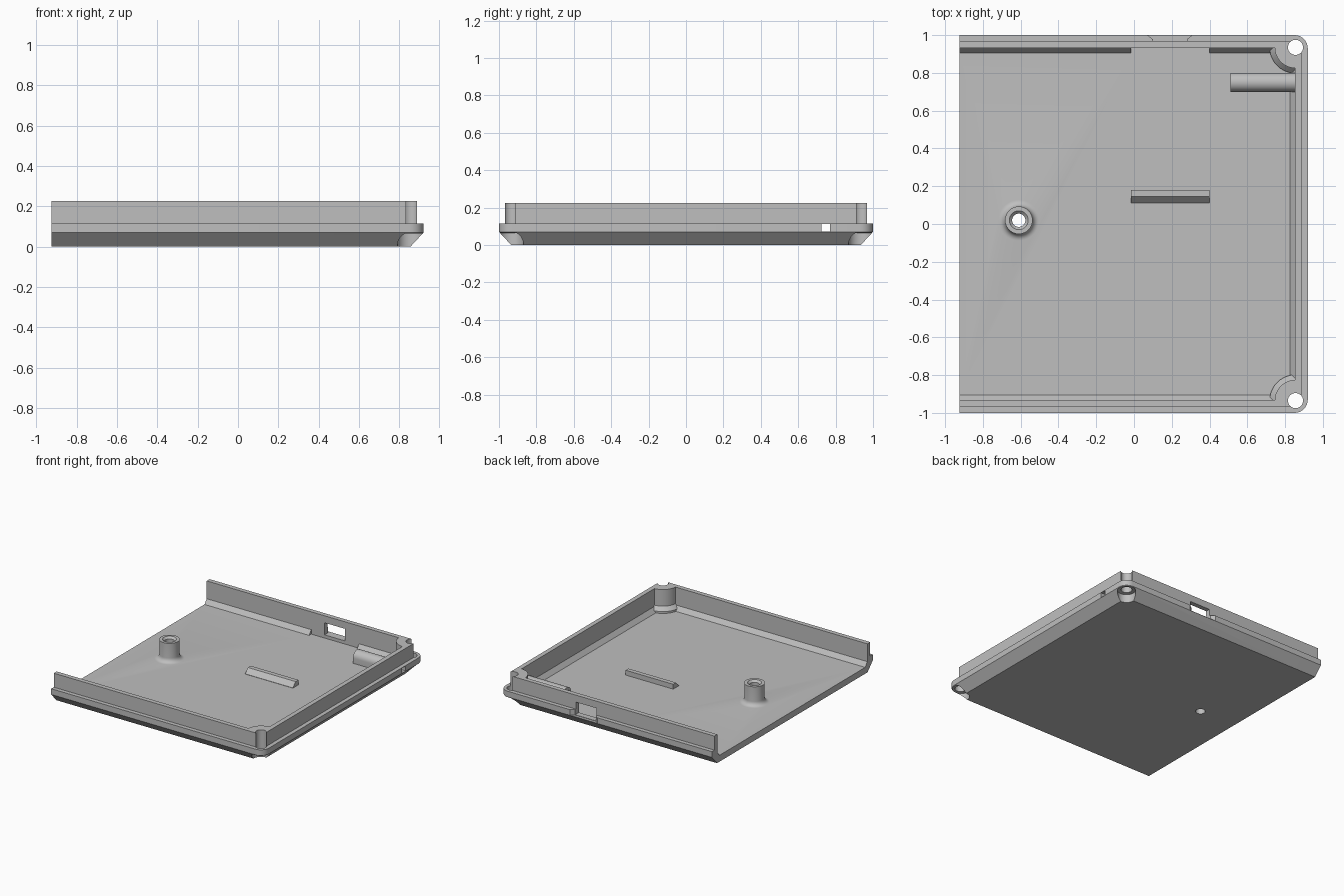
import bpy, bmesh, math
from mathutils import Vector

if "Cube" in bpy.data.objects:
    bpy.data.objects.remove(bpy.data.objects["Cube"], do_unlink=True)

grey = bpy.data.materials.new("plain grey plastic")
grey.use_nodes = True
grey.diffuse_color = (0.52, 0.52, 0.52, 1)
grey.node_tree.nodes["Principled BSDF"].inputs["Base Color"].default_value = (0.52, 0.52, 0.52, 1)


def loft(name, rings):
    """Closed solid through rings of equal point count."""
    bm = bmesh.new()
    loops = [[bm.verts.new(p) for p in ring] for ring in rings]
    n = len(loops[0])
    for a, b in zip(loops, loops[1:]):
        for i in range(n):
            j = (i + 1) % n
            bm.faces.new((a[i], a[j], b[j], b[i]))
    bm.faces.new(loops[0][::-1])
    bm.faces.new(loops[-1])
    bmesh.ops.recalc_face_normals(bm, faces=bm.faces)
    mesh = bpy.data.meshes.new(name)
    bm.to_mesh(mesh)
    bm.free()
    mesh.materials.append(grey)
    obj = bpy.data.objects.new(name, mesh)
    bpy.context.collection.objects.link(obj)
    return obj


def tray_ring(inset, z, radius, left=-0.925):
    """Rectangle open toward -x with its two right corners rounded."""
    x, y = 0.92 - inset, 1 - inset
    pts = [(left, y, z), (left, -y, z)]
    for side, start in ((-1, -90), (1, 0)):
        for k in range(9):
            a = math.radians(start + k * 11.25)
            pts.append((x - radius + radius * math.cos(a),
                        side * (y - radius) + radius * math.sin(a), z))
    return pts


def lathe(name, cx, cy, profile, n=40):
    return loft(name, [[(cx + r * math.cos(math.tau * k / n),
                         cy + r * math.sin(math.tau * k / n), z) for k in range(n)]
                       for r, z in profile])


def extrude_x(name, profile, x0, x1):
    return loft(name, [[(x, y, z) for y, z in profile] for x in (x0, x1)])


def box(name, x0, x1, y0, y1, z0, z1):
    return extrude_x(name, [(y0, z0), (y1, z0), (y1, z1), (y0, z1)], x0, x1)


def combine(target, tool, operation):
    mod = target.modifiers.new(operation, "BOOLEAN")
    mod.operation, mod.solver, mod.object = operation, "EXACT", tool
    bpy.ops.object.select_all(action="DESELECT")
    bpy.context.view_layer.objects.active = target
    target.select_set(True)
    bpy.ops.object.modifier_apply(modifier=mod.name)
    bpy.data.objects.remove(tool, do_unlink=True)


# Outer shell: chamfered base, flange and stepped lip
case = loft("case_shell", [tray_ring(0.065, 0, 0.01), tray_ring(0, 0.07, 0.07),
                           tray_ring(0, 0.115, 0.07), tray_ring(0.032, 0.115, 0.04),
                           tray_ring(0.032, 0.225, 0.04)])

# Cavity, with sloped foot along the walls and flared corner pillars left standing
cavity = loft("cavity_cutter", [tray_ring(0.095, 0.05, 0.01, -1.1),
                                tray_ring(0.068, 0.085, 0.01, -1.1),
                                tray_ring(0.068, 0.3, 0.01, -1.1)])
for side in (-1, 1):
    pillar = lathe("pillar", 0.855, side * 0.935,
                   [(0.137, 0), (0.137, 0.065), (0.11, 0.095), (0.11, 0.4)])
    combine(cavity, pillar, "DIFFERENCE")
combine(case, cavity, "DIFFERENCE")

# Gap in the back foot
combine(case, box("foot_gap", -0.015, 0.4, 0.88, 0.932, 0.05, 0.12), "DIFFERENCE")

# Cable tube with rounded top, and its square channel
arch = [(0.70, 0.03), (0.80, 0.03)]
arch += [(0.75 + 0.05 * math.cos(a * math.pi / 16), 0.09 + 0.05 * math.sin(a * math.pi / 16))
         for a in range(17)]
combine(case, extrude_x("tube", arch, 0.51, 0.87), "UNION")
combine(case, box("channel", 0.4, 1.1, 0.725, 0.77, 0.072, 0.112), "DIFFERENCE")

# Screw boss with a filleted base
fillet = [(0.073 + 0.035 * (1 - math.sin(t * math.pi / 12)),
           0.05 + 0.035 * (1 - math.cos(t * math.pi / 12))) for t in range(1, 7)]
boss = lathe("boss", -0.61, 0.02, [(0.108, 0.03), (0.108, 0.05)] + fillet + [(0.073, 0.2)])
combine(case, boss, "UNION")
combine(case, lathe("boss_hole", -0.61, 0.02,
                    [(0.035, -0.1), (0.035, 0.185), (0.052, 0.202), (0.052, 0.3)]), "DIFFERENCE")

# Corner screw holes with wide recesses underneath
for side in (-1, 1):
    combine(case, lathe("corner_hole", 0.855, side * 0.935,
                        [(0.066, -0.1), (0.066, 0.065), (0.04, 0.068), (0.04, 0.4)]), "DIFFERENCE")

# Connector window in the back wall with a flared mouth
combine(case, box("window", 0.1, 0.28, 0.88, 1.1, 0.075, 0.17), "DIFFERENCE")
mouth = [(0.1, 0.978), (0.28, 0.978), (0.335, 1.02), (0.045, 1.02)]
combine(case, loft("mouth", [[(x, y, z) for x, y in mouth] for z in (0.072, 0.2)]), "DIFFERENCE")

# Board rib on the floor
rib = extrude_x("board_rib", [(0.11, 0.048), (0.18, 0.048), (0.18, 0.088), (0.145, 0.088),
                              (0.11, 0.052)], -0.015, 0.4)

for obj in (case, rib):
    bpy.ops.object.select_all(action="DESELECT")
    bpy.context.view_layer.objects.active = obj
    obj.select_set(True)
    bpy.ops.object.shade_smooth_by_angle(angle=math.radians(25))
